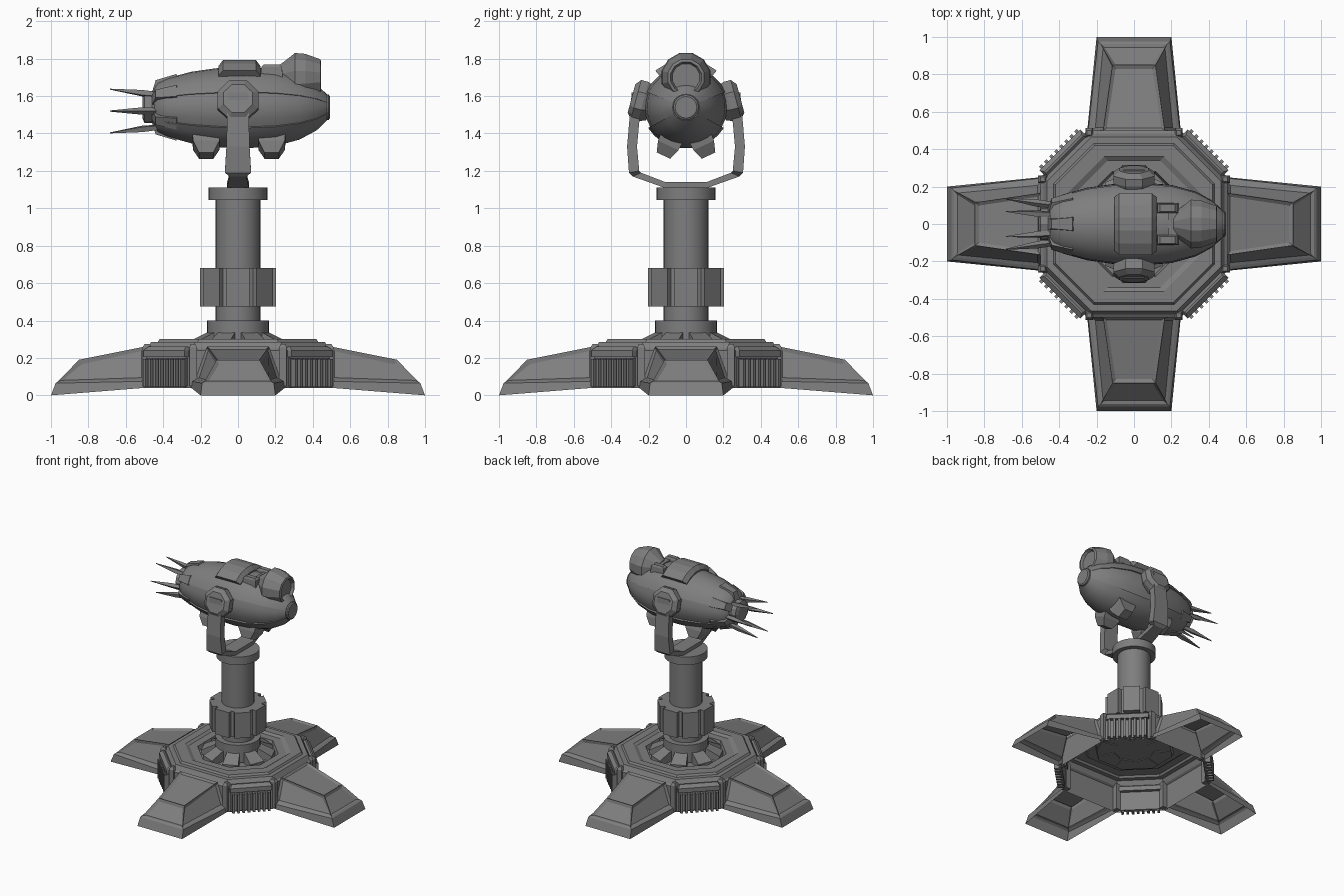
import bpy, bmesh, math
from math import sin, cos, pi, radians
from mathutils import Matrix, Vector

if "Cube" in bpy.data.objects:
    bpy.data.objects.remove(bpy.data.objects["Cube"])

metal = bpy.data.materials.new("dark grey metal")
metal.use_nodes = True
GREY = (0.21, 0.21, 0.21, 1)
metal.diffuse_color = GREY
metal.node_tree.nodes["Principled BSDF"].inputs["Base Color"].default_value = GREY


def loft(name, rings, start=True, end=True, closed=True, matrix=None, smooth=False, panel=None):
    """Skin a row of equal rings; panel insets the last band and the end cap."""
    bm = bmesh.new()
    rows = [[bm.verts.new(p) for p in ring] for ring in rings]
    n = len(rows[0])
    last = []
    for a, b in zip(rows, rows[1:]):
        last = [bm.faces.new((a[i], a[(i + 1) % n], b[(i + 1) % n], b[i]))
                for i in range(n if closed else n - 1)]
    if start:
        bm.faces.new(rows[0][::-1])
    if end:
        last.append(bm.faces.new(rows[-1]))
    bmesh.ops.recalc_face_normals(bm, faces=bm.faces)
    if panel:
        bmesh.ops.inset_individual(bm, faces=last, thickness=panel[0], depth=panel[1])
    if matrix:
        bm.transform(matrix)
    mesh = bpy.data.meshes.new(name)
    bm.to_mesh(mesh)
    bm.free()
    mesh.materials.append(metal)
    if smooth:
        mesh.shade_smooth()
        mesh.set_sharp_from_angle(angle=radians(32))
    obj = bpy.data.objects.new(name, mesh)
    bpy.context.collection.objects.link(obj)
    return obj


def circle(r, z, n=32, phase=0):
    return [(r * cos(phase + 2 * pi * i / n), r * sin(phase + 2 * pi * i / n), z) for i in range(n)]


def octagon(a, h, z):
    return [(a, -h, z), (a, h, z), (h, a, z), (-h, a, z), (-a, h, z), (-a, -h, z), (-h, -a, z), (h, -a, z)]


def rect(x, y, z):
    return [(-x, -y, z), (x, -y, z), (x, y, z), (-x, y, z)]


def spin(deg):
    return Matrix.Rotation(radians(deg), 4, 'Z')


AXIS_Z = 1.54


def around_body(deg):
    """Local z becomes the outward direction round the body's long axis."""
    return Matrix.Translation((0, 0, AXIS_Z)) @ Matrix.Rotation(radians(deg), 4, 'X')


# Base hub: an open shell with a sunken ring in its top
hub = [(0.5, 0.25, 0.04), (0.5, 0.25, 0.24), (0.485, 0.24, 0.25), (0.465, 0.23, 0.285), (0.43, 0.215, 0.285),
       (0.42, 0.21, 0.3), (0.36, 0.16, 0.3), (0.34, 0.14, 0.285), (0.28, 0.116, 0.285), (0.27, 0.112, 0.25)]
loft("base_hub", [octagon(*s) for s in hub], start=False)

# Sloped blocks in the sunken ring
for k in range(8):
    loft("ring_block", [[(0.14, -0.045, z0), (0.265, -0.06, z1), (0.265, 0.06, z1), (0.14, 0.045, z0)]
                        for z0, z1 in ((0.245, 0.245), (0.345, 0.285))], matrix=spin(45 * k + 22.5))

# Four legs: open shells with recessed panels
leg = [((0.5, 0.25, 0.04), (1.0, 0.2, 0)), ((0.5, 0.245, 0.075), (0.975, 0.192, 0.065)),
       ((0.5, 0.228, 0.085), (0.962, 0.178, 0.075)), ((0.5, 0.165, 0.26), (0.85, 0.115, 0.19))]
for k in range(4):
    rings = [[(a[0], -a[1], a[2]), (b[0], -b[1], b[2]), b, a] for a, b in leg]
    loft("leg", rings, start=False, closed=False, matrix=spin(90 * k), panel=(0.025, -0.012))
    # Vent with upright fins on each diagonal side
    m = spin(90 * k + 45)
    out = m @ Matrix.Translation((0.53, 0, 0))
    loft("vent_panel", [rect(0.012, 0.15, 0.05), rect(0.012, 0.15, 0.2)], matrix=out)
    loft("vent_hood", [rect(0.03, 0.155, 0.205), rect(0.03, 0.155, 0.24), rect(0.005, 0.14, 0.262)], matrix=out)
    for i in range(8):
        loft("vent_fin", [rect(0.025, 0.009, 0.045), rect(0.025, 0.009, 0.195)],
             matrix=out @ Matrix.Translation((0.02, (i - 3.5) * 0.038, 0)))
    # Clips where the leg meets the hub
    for s in (-1, 1):
        loft("leg_clip", [rect(0.025, 0.02, 0.05), rect(0.025, 0.02, 0.255), rect(0.012, 0.012, 0.275)],
             matrix=spin(90 * k) @ Matrix.Translation((0.487, s * 0.24, 0)))

# Column, collars and notched sleeve
for name, prof in (("column", [(0.12, 0.25), (0.12, 1.06)]),
                   ("lower_collar", [(0.165, 0.26), (0.165, 0.4)]),
                   ("top_collar", [(0.158, 1.045), (0.158, 1.11)])):
    loft(name, [circle(r, z) for r, z in prof], smooth=True)
sleeve = []
for k in range(8):
    for d, r in ((-17, 0.212), (17, 0.212), (19, 0.18), (26, 0.18)):
        a = radians(45 * k + d)
        sleeve.append((r * cos(a), r * sin(a)))
loft("sleeve", [[(x, y, z) for x, y in sleeve] for z in (0.475, 0.68)])

# Yoke: outer y, outer z, inner y, inner z, half width
half = [(0.29, 1.62, 0.235, 1.62, 0.055), (0.315, 1.33, 0.262, 1.33, 0.062), (0.305, 1.19, 0.25, 1.2, 0.07),
        (0.285, 1.17, 0.24, 1.19, 0.045), (0.11, 1.108, 0.11, 1.14, 0.058)]
stations = half + [(-a, b, -c, d, w) for a, b, c, d, w in reversed(half)]
loft("yoke", [[(-w, a, b), (w, a, b), (w, c, d), (-w, c, d)] for a, b, c, d, w in stations])

# Tilted pivot caps
for s in (-1, 1):
    m = Matrix.Translation((0, s * 0.19, 1.56)) @ Matrix.Rotation(radians(-75 * s), 4, 'X')
    loft("pivot_cap", [circle(r, z, 8, pi / 8) for r, z in
                       ((0.1, 0), (0.118, 0.04), (0.118, 0.08), (0.085, 0.105))], matrix=m)

# Body: revolved along x, with slightly recessed side bands
angles = []
for lo, hi, n, k in ((22, 158, 10, 1.0), (158, 210, 4, 0.965), (210, 330, 9, 1.02), (330, 382, 4, 0.965)):
    angles += [(radians(lo + (hi - lo) * i / n), k) for i in range(n + 1)]
profile = [(-0.45, 0.1), (-0.43, 0.13), (-0.38, 0.155), (-0.25, 0.19), (-0.1, 0.211), (0.05, 0.216),
           (0.2, 0.205), (0.33, 0.17), (0.42, 0.122), (0.475, 0.07)]
loft("body", [[(x, 1.06 * r * k * cos(a), AXIS_Z + r * k * sin(a)) for a, k in angles] for x, r in profile],
     smooth=True)
lengthwise = Matrix.Translation((0, 0, AXIS_Z)) @ Matrix.Rotation(pi / 2, 4, 'Y')
loft("nose_plate", [circle(r, x, 16) for r, x in ((0.07, 0.46), (0.068, 0.485), (0.058, 0.492))], matrix=lengthwise)
loft("tail_plug", [circle(r, x, 12) for r, x in ((0.06, -0.51), (0.085, -0.5), (0.085, -0.46), (0.11, -0.43))],
     matrix=lengthwise)

# Tail blocks and spikes, six round the axis
for k in range(6):
    m = around_body(60 * k)
    loft("tail_block", [[(-0.46, -0.03, 0.08), (-0.3, -0.045, 0.12), (-0.3, 0.045, 0.12), (-0.46, 0.03, 0.08)],
                        [(-0.44, -0.025, 0.145), (-0.33, -0.035, 0.178), (-0.33, 0.035, 0.178), (-0.44, 0.025, 0.145)]],
         matrix=m)
    m = Matrix.Translation((0, 0, -0.02)) @ around_body(60 * k + 30)
    loft("tail_spike", [[(x, -w, r), (x, 0, r + w), (x, w, r), (x, 0, r - w)] for x, w, r in
                        ((-0.42, 0.016, 0.1), (-0.51, 0.02, 0.11), (-0.685, 0.003, 0.135))], matrix=m)

# Saddle plate on the back
arc = [radians(50 + 16 * i) for i in range(6)]
loft("saddle_plate", [[(x, r * cos(a), AXIS_Z + r * sin(a)) for a in arc] +
                      [(x, 0.19 * cos(a), AXIS_Z + 0.19 * sin(a)) for a in reversed(arc)]
                      for x, r in ((-0.105, 0.222), (-0.08, 0.256), (0.095, 0.256), (0.12, 0.222))])

# Sight mount: two rails and a cross bar
for s in (-1, 1):
    loft("mount_rail", [rect(0.06, 0.03, 1.68), rect(0.055, 0.025, 1.755), rect(0.04, 0.018, 1.77)],
         matrix=Matrix.Translation((0.18, s * 0.085, 0)))
loft("mount_bar", [rect(0.03, 0.08, 1.7), rect(0.025, 0.08, 1.752)], matrix=Matrix.Translation((0.21, 0, 0)))

# Hooded sight with a sunken lens
hood = [(0.06, 0.21), (0.09, 0.25), (0.135, 0.305), (0.13, 0.36), (0.1, 0.44), (0.085, 0.445), (0.075, 0.425)]
loft("sight_hood", [circle(r, x, 12, pi / 12) for r, x in hood],
     matrix=Matrix.Translation((0, 0, 1.7)) @ Matrix.Rotation(pi / 2, 4, 'Y'))

# Belly feet
for x in (-0.17, 0.18):
    for deg in (-155, 155):
        loft("belly_foot", [rect(0.075, 0.065, 0.17), rect(0.07, 0.06, 0.225), rect(0.038, 0.04, 0.285)],
             matrix=around_body(deg) @ Matrix.Translation((x, 0, 0)))
